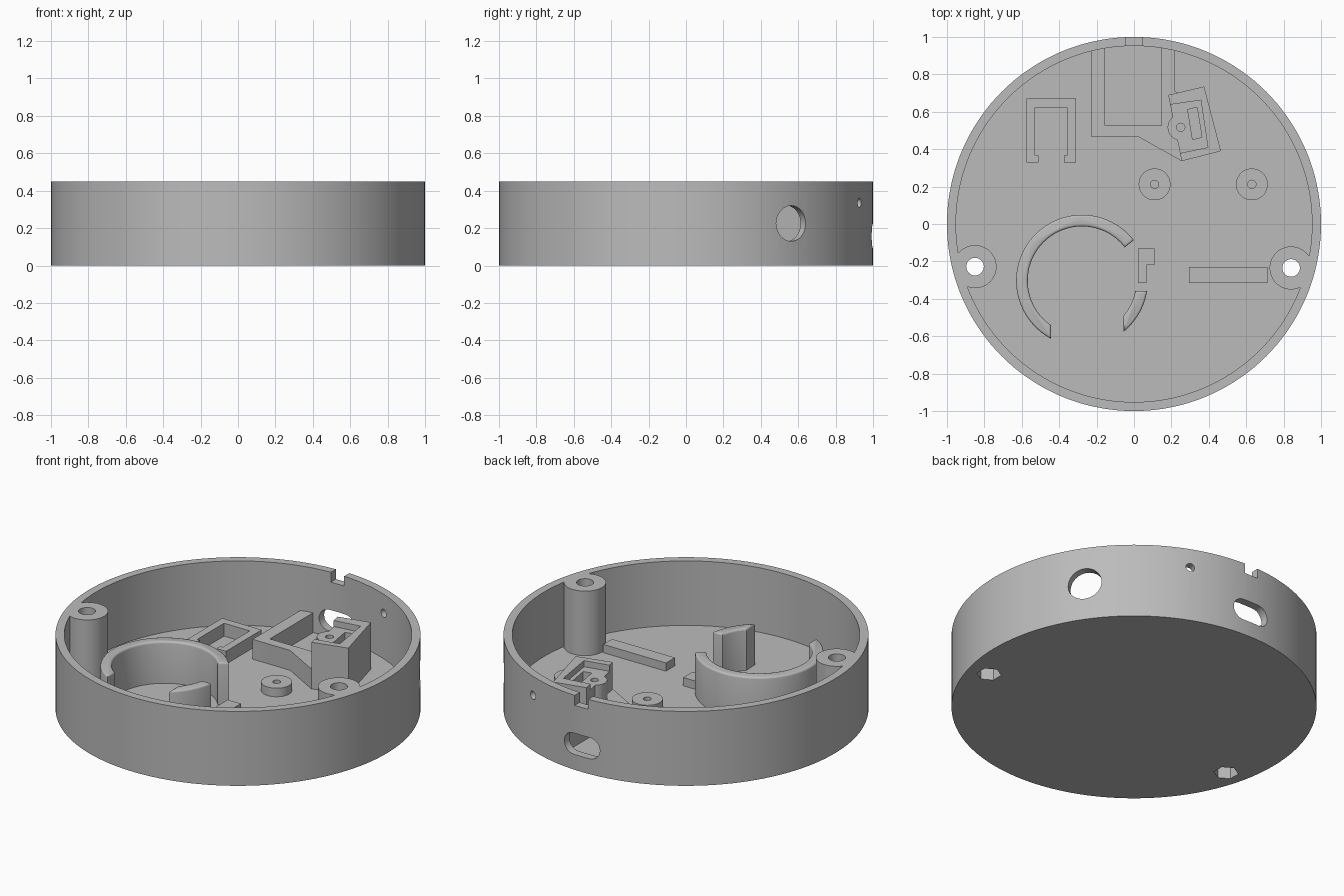
import bpy, bmesh
from math import radians, cos, sin, pi
from mathutils import Matrix

cube = bpy.data.objects.get("Cube")
if cube:
    bpy.data.objects.remove(cube, do_unlink=True)

plastic = bpy.data.materials.new("grey_plastic")
plastic.use_nodes = True
GREY = (0.5, 0.5, 0.5, 1)
plastic.diffuse_color = GREY
plastic.node_tree.nodes["Principled BSDF"].inputs["Base Color"].default_value = GREY

TOP, FLOOR, ROOT = 0.45, 0.06, 0.05   # rim height, floor surface, embedded foot of parts


def arc(cx, cy, r, a0, a1, n):
    """Points on an arc, angles in degrees."""
    return [(cx + r * cos(radians(a0 + (a1 - a0) * i / n)),
             cy + r * sin(radians(a0 + (a1 - a0) * i / n))) for i in range(n + 1)]


def circle(cx, cy, r, n=48, turn=0):
    return arc(cx, cy, r, turn, turn + 360, n)[:-1]


def rect(x0, y0, x1, y1):
    return [(x0, y0), (x1, y0), (x1, y1), (x0, y1)]


def prism(name, pts, z0, z1, matrix=None, round_top=0):
    """Extrude an outline from z0 to z1, optionally rounding its top edges."""
    bm = bmesh.new()
    face = bm.faces.new([bm.verts.new((x, y, z0)) for x, y in pts])
    ext = bmesh.ops.extrude_face_region(bm, geom=[face])
    moved = [v for v in ext["geom"] if isinstance(v, bmesh.types.BMVert)]
    bmesh.ops.translate(bm, verts=moved, vec=(0, 0, z1 - z0))
    bmesh.ops.recalc_face_normals(bm, faces=bm.faces)
    if round_top:
        edges = [e for e in bm.edges if all(v.co.z > z1 - 1e-5 for v in e.verts)]
        bmesh.ops.bevel(bm, geom=edges, offset=round_top, segments=3,
                        profile=0.5, affect='EDGES')
    if matrix:
        bm.transform(matrix)
    mesh = bpy.data.meshes.new(name)
    bm.to_mesh(mesh)
    bm.free()
    mesh.materials.append(plastic)
    obj = bpy.data.objects.new(name, mesh)
    bpy.context.collection.objects.link(obj)
    return obj


def activate(obj):
    bpy.ops.object.select_all(action='DESELECT')
    obj.select_set(True)
    bpy.context.view_layer.objects.active = obj


def combine(target, tool, operation='DIFFERENCE'):
    """Apply a boolean and discard the tool."""
    mod = target.modifiers.new("cut", 'BOOLEAN')
    mod.operation, mod.solver, mod.object = operation, 'EXACT', tool
    activate(target)
    bpy.ops.object.modifier_apply(modifier=mod.name)
    bpy.data.objects.remove(tool, do_unlink=True)


def bore(target, pts, angle, height):
    """Cut an outline radially through the wall."""
    m = (Matrix.Rotation(radians(angle), 4, 'Z') @ Matrix.Translation((0, 0, height))
         @ Matrix.Rotation(pi / 2, 4, 'Y'))
    combine(target, prism("cutter", pts, 0.85, 1.1, m))


# Round tray with two screw posts growing out of the wall
posts = [(-0.85, -0.228), (0.84, -0.235)]
case = prism("case_shell", circle(0, 0, 1, 144), 0, TOP)
cavity = prism("cavity", circle(0, 0, 0.952, 144), FLOOR, 0.6)
for x, y in posts:
    combine(cavity, prism("cutter", circle(x, y, 0.115), 0, 0.7))
combine(case, cavity)

# Screw holes with hexagonal nut pockets underneath
for x, y in posts:
    combine(case, prism("cutter", circle(x, y, 0.047, 32), -0.1, 0.6))
    combine(case, prism("cutter", circle(x, y, 0.068, 6, 30), -0.1, 0.12))

# Wall openings: round port, pin hole, connector slot, rim notch
bore(case, circle(0, 0, 0.095), 34.3, 0.225)
bore(case, circle(0, 0, 0.025, 24), 68, 0.335)
bore(case, arc(0, 0.055, 0.064, 0, 180, 16) + arc(0, -0.055, 0.064, 180, 360, 16),
     90, 0.157)
combine(case, prism("cutter", rect(-0.045, 0.9, 0.045, 1.1), 0.39, 0.6))

# Broken ring holder with rounded lip
CX, CY, RO, RI, RING_TOP = -0.278, -0.303, 0.352, 0.29, 0.312
ring = prism("ring_holder_long", arc(CX, CY, RO, 38, 242, 64)
             + arc(CX, CY, RI, 235, 38, 64), ROOT, RING_TOP, round_top=0.012)
ring_piece = prism("ring_holder_short", arc(CX, CY, RO, -51, -9, 16)
                   + arc(CX, CY, RI, -11, -41, 16), ROOT, RING_TOP, round_top=0.012)

# Low ribs on the floor
rib = prism("straight_rib", rect(0.295, -0.315, 0.715, -0.23), ROOT, 0.11)
stop = prism("corner_stop", [(0.022, -0.13), (0.11, -0.13), (0.11, -0.22), (0.066, -0.22),
                             (0.066, -0.315), (0.022, -0.315)], ROOT, 0.11)

# Drilled standoffs
standoffs = []
for side, x in (("right", 0.11), ("left", 0.63)):
    s = prism("standoff_" + side, circle(x, 0.212, 0.085), ROOT, 0.112)
    combine(s, prism("cutter", circle(x, 0.212, 0.022, 24), 0, 0.3))
    standoffs.append(s)

# U-shaped clip with inward hooks, mirrored about its middle
mid = -0.443
half = [(0.132, 0.67), (0.132, 0.33), (0.068, 0.33), (0.068, 0.365),
        (0.086, 0.365), (0.086, 0.622)]
clip = prism("u_clip", [(mid + x, y) for x, y in half]
             + [(mid - x, y) for x, y in reversed(half)], ROOT, 0.138)

# Connector cradle running into the back wall
cradle = prism("connector_cradle", [
    (-0.23, 0.955), (-0.23, 0.467), (0.022, 0.467), (0.255, 0.336), (0.28, 0.36),
    (0.24, 0.7), (0.22, 0.71), (0.22, 0.955), (0.146, 0.96), (0.146, 0.526),
    (-0.155, 0.526), (-0.155, 0.96)], ROOT, 0.18)

# Tilted sensor block: side boss, open pocket, slot and screw hole
block = prism("sensor_block", [(0.183, 0.69), (0.255, 0.336), (0.465, 0.39),
                               (0.375, 0.735)], ROOT, 0.342)
combine(block, prism("boss", circle(0.25, 0.517, 0.07), ROOT + 0.002, 0.33), 'UNION')
combine(block, prism("cutter", [(0.05, 0.617), (0.05, 0.338), (0.395, 0.41),
                                (0.357, 0.662)], 0.305, 0.5))
combine(block, prism("cutter", [(0.287, 0.612), (0.313, 0.452), (0.363, 0.464),
                                (0.337, 0.624)], 0.2, 0.5))
combine(block, prism("cutter", circle(0.25, 0.517, 0.022, 24), 0.2, 0.5))

# Smooth curved walls, keep edges crisp
for obj in [case, ring, ring_piece, rib, stop, clip, cradle, block] + standoffs:
    activate(obj)
    bpy.ops.object.shade_smooth_by_angle(angle=radians(35))
